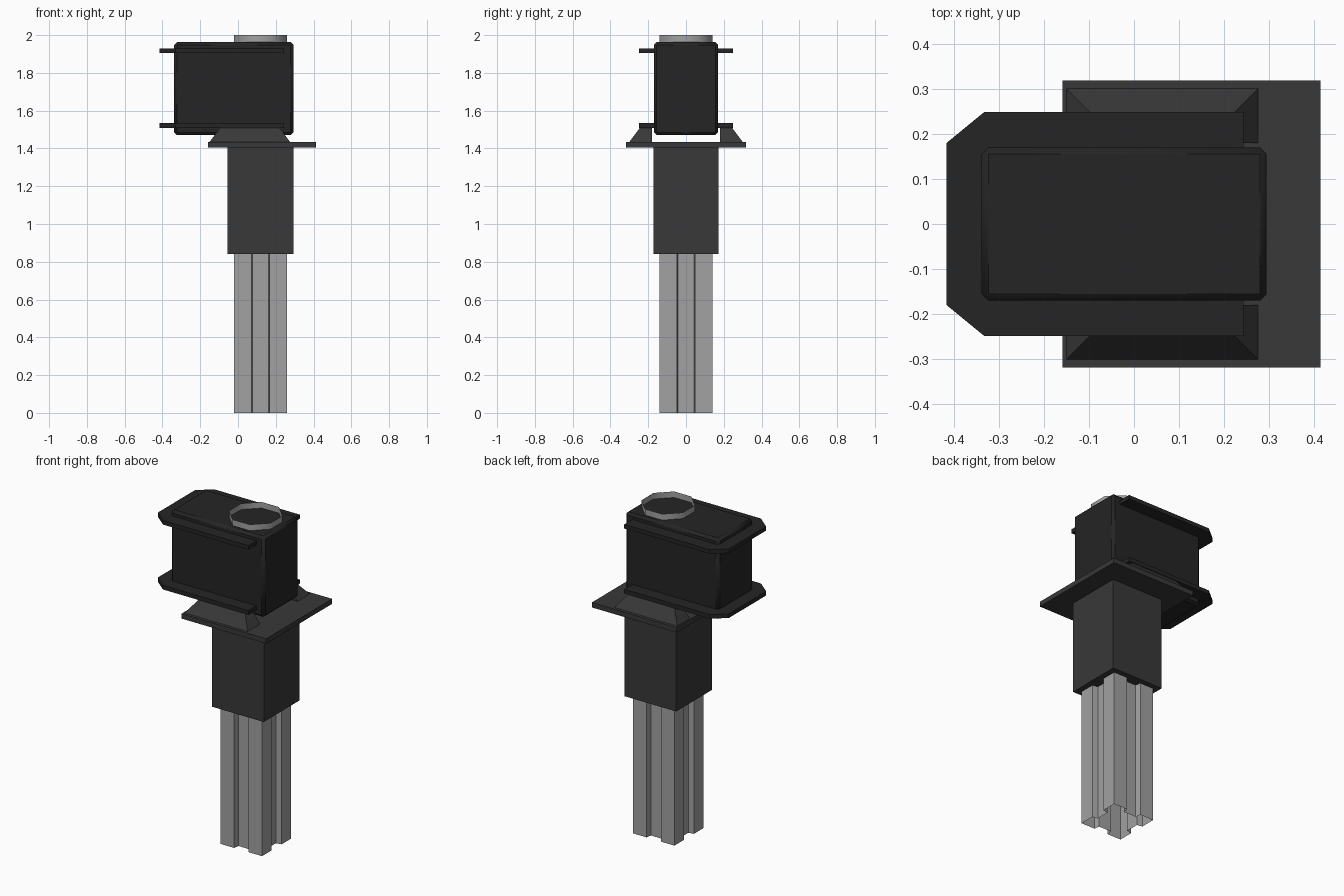
import bpy, bmesh, math

if "Cube" in bpy.data.objects:
    bpy.data.objects.remove(bpy.data.objects["Cube"])


def material(name, v):
    m = bpy.data.materials.new(name)
    m.diffuse_color = (v, v, v, 1)
    m.use_nodes = True
    m.node_tree.nodes["Principled BSDF"].inputs["Base Color"].default_value = m.diffuse_color
    return m


METAL = material("metal", 0.36)
DARK = material("dark_grey", 0.04)
BLACK = material("black", 0.018)


def finish(name, bm, mat):
    bmesh.ops.recalc_face_normals(bm, faces=bm.faces)
    me = bpy.data.meshes.new(name)
    bm.to_mesh(me)
    bm.free()
    ob = bpy.data.objects.new(name, me)
    bpy.context.collection.objects.link(ob)
    me.materials.append(mat)
    return ob


def prism(name, pts, z0, z1, mat, top=None, caps=True):
    """Extrude an outline (counter-clockwise) from z0 to z1, optionally to a different top outline."""
    bm = bmesh.new()
    lo = [bm.verts.new((x, y, z0)) for x, y in pts]
    hi = [bm.verts.new((x, y, z1)) for x, y in (top or pts)]
    n = len(pts)
    for i in range(n):
        j = (i + 1) % n
        bm.faces.new((lo[i], lo[j], hi[j], hi[i]))
    if caps:
        bm.faces.new(lo[::-1])
        bm.faces.new(hi)
    return finish(name, bm, mat)


def rect(x0, x1, y0, y1):
    return [(x0, y0), (x1, y0), (x1, y1), (x0, y1)]


def smooth(ob, angle):
    bpy.ops.object.select_all(action='DESELECT')
    bpy.context.view_layer.objects.active = ob
    ob.select_set(True)
    bpy.ops.object.shade_smooth_by_angle(angle=math.radians(angle))


CX = 0.12  # axis of the post

# grooved post, an open tube: one side's outline turned four times
side = [(-0.14, -0.14), (-0.048, -0.14), (-0.042, -0.106), (0.042, -0.106), (0.048, -0.14)]
outline = []
for k in range(4):
    c, s = [(1, 0), (0, 1), (-1, 0), (0, -1)][k]
    outline += [(CX + c * x - s * y, s * x + c * y) for x, y in side]
prism("post", outline, 0, 0.86, METAL, caps=False)

# square socket and flange plate
prism("socket", rect(-0.055, 0.295, -0.173, 0.173), 0.84, 1.41, DARK)
prism("flange_plate", rect(-0.158, 0.413, -0.318, 0.318), 1.405, 1.435, DARK)

# sloped support blocks on both sides
for s, label in ((-1, "front"), (1, "back")):
    base = rect(-0.15, 0.275, *sorted((s * 0.18, s * 0.30)))
    top = rect(-0.09, 0.215, *sorted((s * 0.18, s * 0.24)))
    prism(label + "_support", base, 1.435, 1.515, DARK, top)

# housing with softened edges
body = prism("housing", rect(-0.338, 0.294, -0.17, 0.17), 1.47, 1.963, BLACK)
bev = body.modifiers.new("edges", 'BEVEL')
bev.width = 0.015
bev.segments = 1
smooth(body, 50)

# chamfered rim plates around the housing
rim = [(-0.415, -0.18), (-0.332, -0.248), (0.243, -0.248),
       (0.243, 0.248), (-0.332, 0.248), (-0.415, 0.18)]
for z, label in ((1.509, "lower"), (1.905, "upper")):
    prism(label + "_rim_plate", rim, z, z + 0.025, BLACK)

# thin eight-sided collar on top
R = 0.14 / math.cos(math.pi / 8)
ring = [(CX + R * math.cos((i + 0.5) * math.pi / 4), R * math.sin((i + 0.5) * math.pi / 4))
        for i in range(8)]
smooth(prism("top_collar", ring, 1.94, 2.0, METAL, caps=False), 50)
